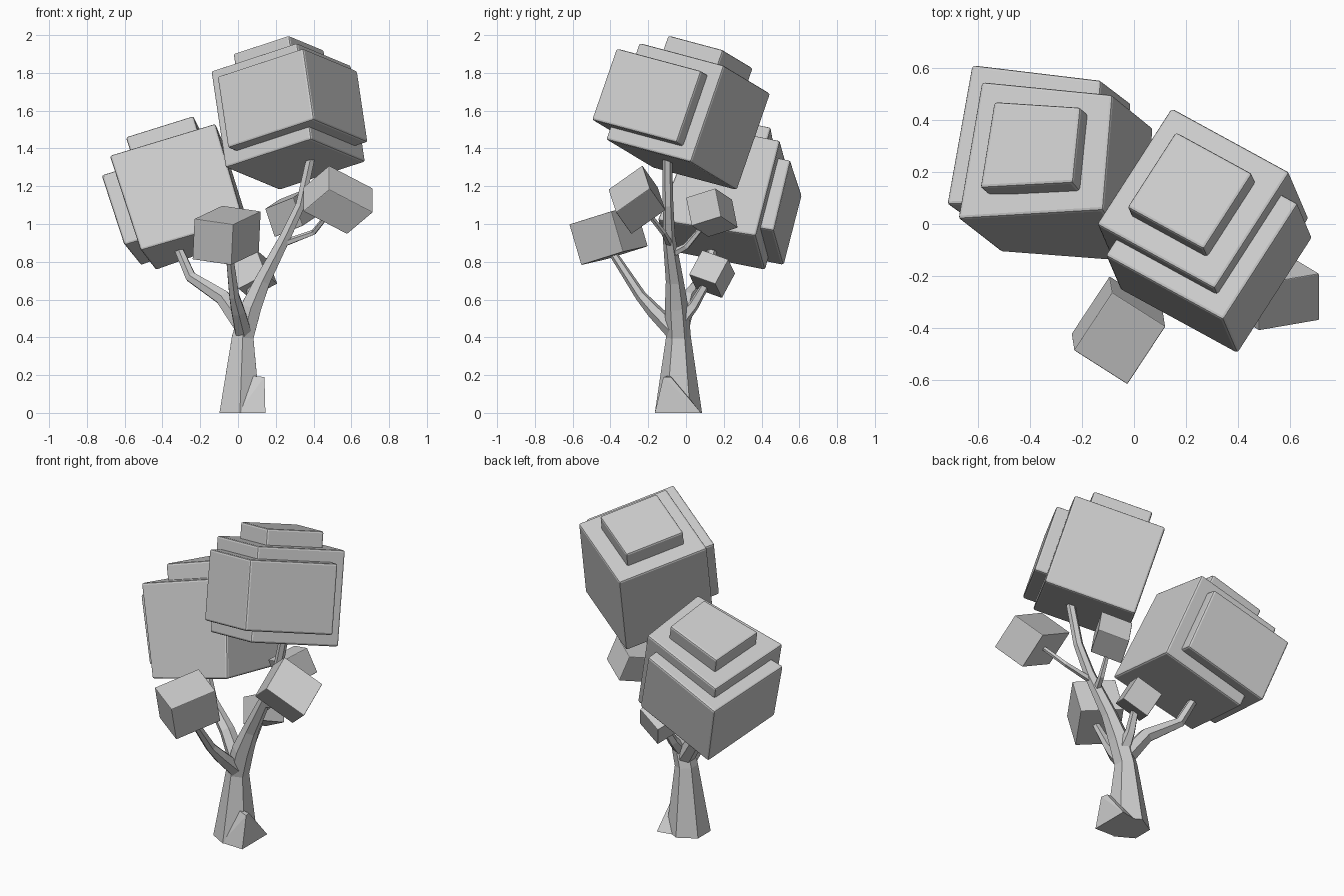
import bpy, bmesh
from math import pi, cos, sin
from mathutils import Vector

cube = bpy.data.objects.get("Cube")
if cube:
    bpy.data.objects.remove(cube, do_unlink=True)

grey = bpy.data.materials.new("light_grey")
grey.use_nodes = True
GREY = (0.6, 0.6, 0.6, 1)
grey.diffuse_color = GREY
grey.node_tree.nodes["Principled BSDF"].inputs["Base Color"].default_value = GREY


def finish(bm, name, bevel=0):
    bmesh.ops.recalc_face_normals(bm, faces=bm.faces)
    mesh = bpy.data.meshes.new(name)
    bm.to_mesh(mesh)
    bm.free()
    mesh.materials.append(grey)
    obj = bpy.data.objects.new(name, mesh)
    bpy.context.scene.collection.objects.link(obj)
    if bevel:
        mod = obj.modifiers.new("soft_edges", "BEVEL")
        mod.width = bevel
        mod.segments = 2
    return obj


def hull(name, points, bevel=0):
    bm = bmesh.new()
    for p in points:
        bm.verts.new(p)
    bmesh.ops.convex_hull(bm, input=bm.verts)
    bmesh.ops.dissolve_limit(bm, angle_limit=0.12, verts=bm.verts, edges=bm.edges)
    return finish(bm, name, bevel)


def block(name, cell, p, q, w, bevel):
    """Box spanning the ranges p, q, w inside an eight-cornered cell."""
    bm = bmesh.new()
    v = [bm.verts.new(cell(a, b, c)) for c in w for b in q for a in p]
    for f in ((0, 1, 3, 2), (4, 5, 7, 6), (0, 1, 5, 4),
              (2, 3, 7, 6), (0, 2, 6, 4), (1, 3, 7, 5)):
        bm.faces.new([v[i] for i in f])
    return finish(bm, name, bevel)


def leaf_cluster(name, bottom, top):
    """Main cube with a raised top plate and a plate wrapping two sides."""
    lo, hi = ([Vector(c) for c in ring] for ring in (bottom, top))

    def cell(a, b, c):
        def mix(r):
            return r[0].lerp(r[1], a).lerp(r[2].lerp(r[3], a), b)
        return mix(lo).lerp(mix(hi), c)

    block(name + "_core", cell, (0, 1), (0, 1), (0, 1), 0.012)
    block(name + "_top_plate", cell, (0.175, 0.825), (0.175, 0.825), (0.5, 1.17), 0.012)
    block(name + "_side_plate", cell, (0.14, 1.14), (0.14, 1.14), (0.13, 0.87), 0.012)


def small_leaf(name, centre, a, b, c):
    m, a, b, c = (Vector(t) for t in (centre, a, b, c))
    block(name, lambda i, j, k: m + a * i + b * j + c * k,
          (-0.5, 0.5), (-0.5, 0.5), (-0.5, 0.5), 0.004)


def limb(name, path, sides=6):
    """Tapered faceted tube; path entries are x, y, z, radius."""
    pts = [Vector(p[:3]) for p in path]
    bm = bmesh.new()
    rings = []
    for i, p in enumerate(pts):
        t = (pts[min(i + 1, len(pts) - 1)] - pts[max(i - 1, 0)]).normalized()
        if p.z == 0:
            t = Vector((0, 0, 1))
        u = Vector((0, 1, 0)).cross(t)
        if u.length < 0.5:
            u = Vector((1, 0, 0)).cross(t)
        u.normalize()
        v = t.cross(u)
        rings.append([bm.verts.new(p + path[i][3] * (u * cos(k * 2 * pi / sides + pi / 6)
                                                     + v * sin(k * 2 * pi / sides + pi / 6)))
                      for k in range(sides)])
    for r, s in zip(rings, rings[1:]):
        for k in range(sides):
            n = (k + 1) % sides
            bm.faces.new((r[k], r[n], s[n], s[k]))
    bm.faces.new(rings[0])
    bm.faces.new(rings[-1])
    return finish(bm, name)


# Trunk, its root and the main limb
limb("trunk", [(0.01, -0.04, 0, 0.125), (0.025, -0.04, 0.4, 0.066),
               (0.07, -0.05, 0.56, 0.062), (0.13, -0.06, 0.7, 0.047),
               (0.25, -0.09, 0.93, 0.033), (0.33, -0.095, 1.1, 0.028),
               (0.40, -0.1, 1.42, 0.025)])
hull("root", [(0, -0.16, 0), (0.145, -0.165, 0), (0.145, 0.08, 0), (0, 0.05, 0),
              (0.14, -0.12, 0.19), (0.13, -0.08, 0.19), (0.03, -0.08, 0.2)])

# Side branches
limb("left_branch", [(0.04, -0.04, 0.44, 0.055), (-0.08, 0.01, 0.61, 0.045),
                     (-0.25, 0.1, 0.72, 0.032), (-0.33, 0.15, 0.9, 0.024)])
limb("front_branch", [(0.03, -0.05, 0.42, 0.05), (0, -0.17, 0.54, 0.04),
                      (-0.02, -0.24, 0.62, 0.03), (-0.05, -0.41, 0.88, 0.02)])
limb("back_branch", [(0.05, -0.04, 0.48, 0.045), (0.06, 0.04, 0.57, 0.03),
                     (0.08, 0.11, 0.69, 0.022)], 5)
limb("right_twig", [(0.25, -0.09, 0.9, 0.02), (0.4, -0.12, 0.955, 0.015),
                    (0.5, -0.22, 1.08, 0.013)], 5)
limb("rear_twig", [(0.21, -0.08, 0.84, 0.022), (0.24, 0, 0.88, 0.018),
                   (0.27, 0.1, 1, 0.013)], 5)

# Large leaf clusters
leaf_cluster("high_leaves",
             [(0.22, 0.272, 1.178), (-0.069, -0.177, 1.298),
              (0.676, 0.023, 1.328), (0.387, -0.426, 1.448)],
             [(0.144, 0.449, 1.69), (-0.145, 0, 1.81),
              (0.60, 0.2, 1.84), (0.311, -0.249, 1.96)])
leaf_cluster("low_leaves",
             [(0.03, -0.15, 1.02), (-0.516, -0.107, 0.86),
              (0.075, 0.37, 0.937), (-0.436, 0.42, 0.755)],
             [(-0.12, 0.054, 1.532), (-0.68, 0.02, 1.363),
              (-0.083, 0.499, 1.442), (-0.589, 0.549, 1.26)])

# Small leaf cubes
small_leaf("front_leaf", (-0.06, -0.41, 0.94),
           (-0.206, 0.131, 0.03), (0.147, 0.223, 0.07), (-0.01, 0.063, -0.215))
small_leaf("right_leaf", (0.53, -0.26, 1.128),
           (0.232, 0.04, -0.121), (0, -0.18, -0.127), (-0.137, 0.082, -0.116))
small_leaf("rear_leaf", (0.28, 0.137, 1.06),
           (0.15, -0.09, 0.06), (0.074, 0.156, 0.049), (0.05, 0.03, -0.15))
small_leaf("back_leaf", (0.08, 0.138, 0.735),
           (0.06, 0.14, -0.05), (-0.148, 0.036, -0.076), (0.05, -0.07, -0.13))
